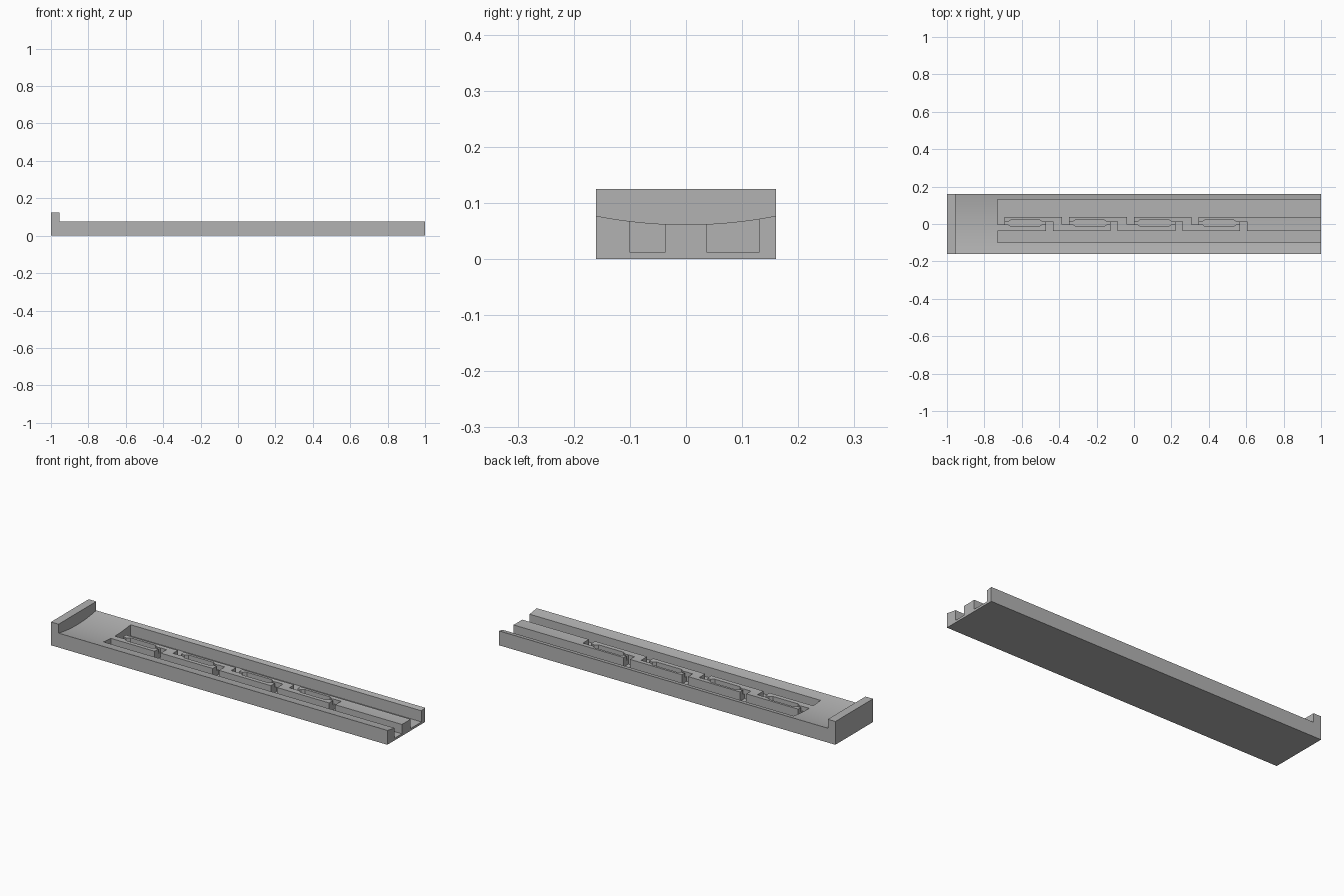
import bpy, bmesh, math

cube = bpy.data.objects.get("Cube")
if cube:
    bpy.data.objects.remove(cube)

grey = bpy.data.materials.new("mid grey")
grey.use_nodes = True
grey.diffuse_color = (0.45, 0.45, 0.45, 1)
grey.node_tree.nodes["Principled BSDF"].inputs["Base Color"].default_value = (0.45, 0.45, 0.45, 1)

HALF_W, EDGE_Z, MID_Z, WALL_Z = 0.16, 0.077, 0.0615, 0.125
WALL_X, START_X = -0.955, -0.73
FLOOR_Z, CHAMBER_Z = 0.012, 0.037
PITCH, CELLS, SLOT = 0.346, 4, 0.037


def prism(name, outline, offset):
    """Extrude a closed outline of 3D points along an offset."""
    bm = bmesh.new()
    face = bm.faces.new([bm.verts.new(p) for p in outline])
    new = bmesh.ops.extrude_face_region(bm, geom=[face])["geom"]
    bmesh.ops.translate(bm, vec=offset, verts=[v for v in new if isinstance(v, bmesh.types.BMVert)])
    bmesh.ops.recalc_face_normals(bm, faces=bm.faces)
    mesh = bpy.data.meshes.new(name)
    bm.to_mesh(mesh)
    bm.free()
    mesh.materials.append(grey)
    obj = bpy.data.objects.new(name, mesh)
    bpy.context.collection.objects.link(obj)
    return obj


def combine(target, tool, operation):
    """Apply a boolean and remove the tool."""
    mod = target.modifiers.new(operation, "BOOLEAN")
    mod.operation, mod.object, mod.solver = operation, tool, "EXACT"
    bpy.context.view_layer.objects.active = target
    bpy.ops.object.modifier_apply(modifier=mod.name)
    bpy.data.objects.remove(tool)


def cut(xy, floor):
    tool = prism("cutter", [(x, y, floor) for x, y in xy], (0, 0, 0.2))
    tool.hide_render = True
    combine(tray, tool, "DIFFERENCE")


# Solid block, hollowed above by a shallow arc in front of the end wall
tray = prism("tray", [(-1, -HALF_W, 0), (1, -HALF_W, 0), (1, -HALF_W, WALL_Z), (-1, -HALF_W, WALL_Z)],
             (0, 2 * HALF_W, 0))
sag = EDGE_Z - MID_Z
radius = (HALF_W ** 2 + sag ** 2) / (2 * sag)
reach = math.asin((HALF_W + 0.01) / radius)
arc = []
for i in range(21):
    a = reach * (i / 10 - 1)
    arc.append((WALL_X, radius * math.sin(a), MID_Z + radius * (1 - math.cos(a))))
arc += [(WALL_X, HALF_W + 0.01, 0.2), (WALL_X, -HALF_W - 0.01, 0.2)]
hollow = prism("hollow_cutter", arc, (2.1, 0, 0))
hollow.hide_render = True
combine(tray, hollow, "DIFFERENCE")


def channel(outer_y, inner_y, slot_y, first_slot):
    """Long open channel with short side slots on its inner edge."""
    xy = [(1.1, outer_y), (START_X, outer_y)]
    if first_slot > START_X:
        xy.append((START_X, inner_y))
    for i in range(CELLS):
        x = first_slot + i * PITCH
        if x > START_X:
            xy.append((x, inner_y))
        xy += [(x, slot_y), (x + SLOT, slot_y), (x + SLOT, inner_y)]
    xy.append((1.1, inner_y))
    cut(xy, FLOOR_Z)


# Supply channel at the back and drain channel at the front
channel(0.13, 0.037, -0.003, START_X)
channel(-0.10, -0.037, 0.013, -0.471)

# Shallow chambers with chamfered ends link the two channels
for i in range(CELLS):
    x0 = START_X + SLOT - 0.005 + i * PITCH
    x1 = -0.466 + i * PITCH
    upper = [(x0, 0.012), (x0 + 0.025, 0.012), (x0 + 0.042, 0.024),
             (x1 - 0.042, 0.024), (x1 - 0.025, 0.012), (x1, 0.012)]
    lower = [(x, 0.01 - y) for x, y in reversed(upper)]
    cut(upper + lower, CHAMBER_Z)

# Smooth the concave surface, keep the cut edges sharp
bpy.ops.object.select_all(action="DESELECT")
tray.select_set(True)
bpy.context.view_layer.objects.active = tray
bpy.ops.object.shade_smooth_by_angle(angle=math.radians(20))
